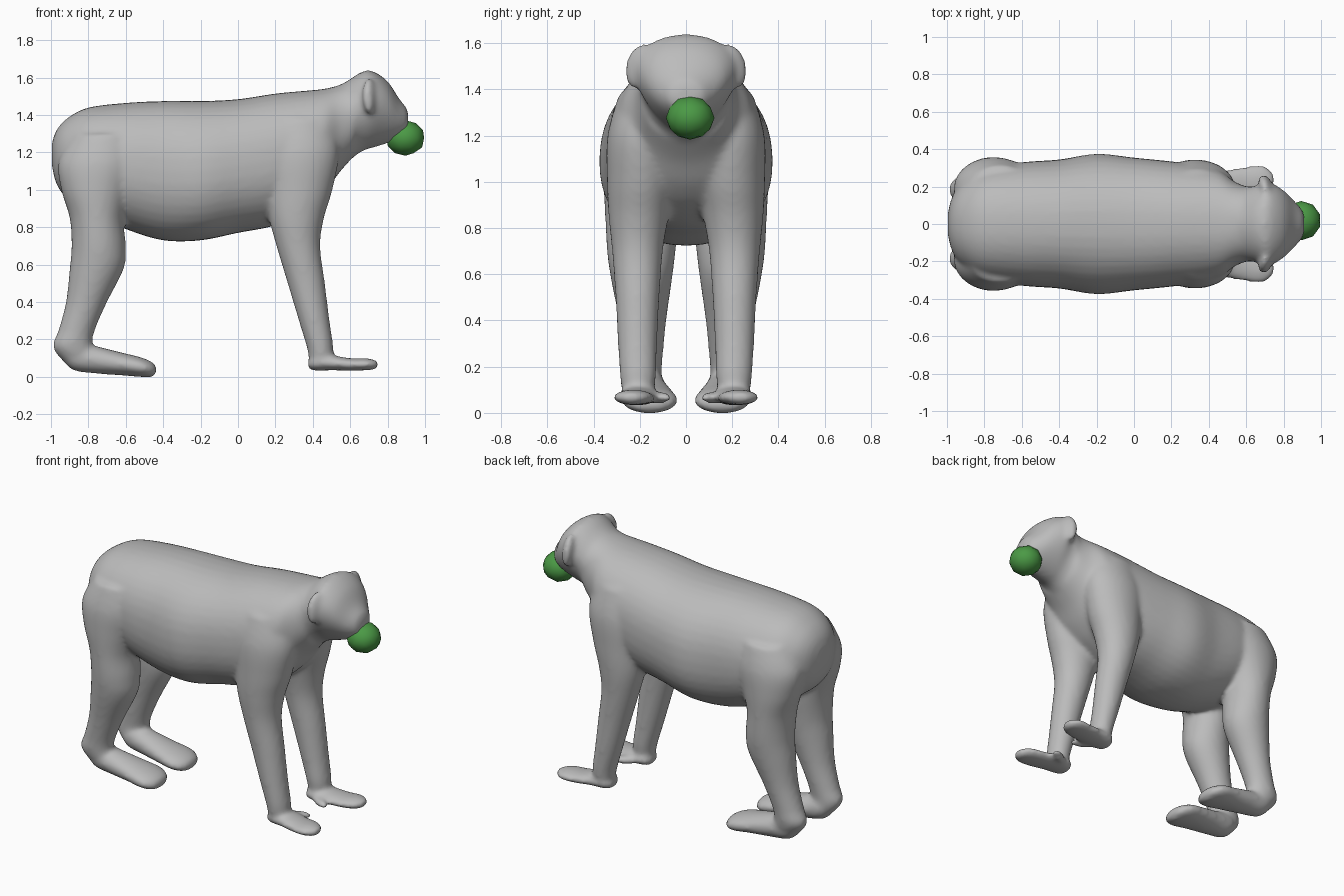
import bpy, bmesh, math
from mathutils import Vector, Matrix


def material(name, rgb):
    m = bpy.data.materials.new(name)
    m.diffuse_color = (*rgb, 1)
    return m


GREY = material("fur grey", (0.5, 0.5, 0.5))
GREEN = material("ball green", (0.07, 0.32, 0.06))


def smooth_rows(rows, steps=5):
    """Catmull-Rom interpolation of cross-section rows."""
    out = []
    for i in range(len(rows) - 1):
        a, b, c, d = (rows[max(0, min(len(rows) - 1, i + k))] for k in (-1, 0, 1, 2))
        for s in range(steps):
            t = s / steps
            out.append([0.5 * (2 * q + (r - p) * t + (2 * p - 5 * q + 4 * r - w) * t * t
                               + (3 * q - p - 3 * r + w) * t ** 3)
                        for p, q, r, w in zip(a, b, c, d)])
    return out + [list(rows[-1])]


def loft(bm, rows, point, n=32, power=1.0):
    """Skin closed rings; point(row, cos, sin) gives each position."""
    rings = []
    for row in smooth_rows(rows):
        ring = []
        for k in range(n):
            a = 2 * math.pi * k / n
            c, s = math.cos(a), math.sin(a)
            c = math.copysign(abs(c) ** power, c)
            s = math.copysign(abs(s) ** power, s)
            ring.append(bm.verts.new(point(row, c, s)))
        rings.append(ring)
    faces = [bm.faces.new((r[k], r[(k + 1) % n], q[(k + 1) % n], q[k]))
             for r, q in zip(rings, rings[1:]) for k in range(n)]
    faces += [bm.faces.new(rings[0]), bm.faces.new(rings[-1])]
    bmesh.ops.recalc_face_normals(bm, faces=faces)


def ellipsoid(bm, centre, size, rot=(0, 0, 0)):
    m = Matrix.Translation(centre)
    for angle, axis in zip(rot, "XYZ"):
        m = m @ Matrix.Rotation(math.radians(angle), 4, axis)
    bmesh.ops.create_uvsphere(bm, u_segments=24, v_segments=16, radius=1,
                              matrix=m @ Matrix.Diagonal((*size, 1)))


def along_x(row, c, s):
    # row: x, bottom, top, half width, widening towards the top
    x, lo, hi, w, bias = row
    return (x, w * c * (1 + bias * s), (lo + hi) / 2 + (hi - lo) / 2 * s)


bm = bmesh.new()

# torso
loft(bm, [(-0.995, 1.13, 1.25, 0.06, 0), (-0.97, 1.03, 1.32, 0.15, 0),
          (-0.91, 0.95, 1.385, 0.23, 0), (-0.8, 0.88, 1.44, 0.295, 0),
          (-0.6, 0.79, 1.465, 0.33, 0), (-0.4, 0.73, 1.475, 0.345, 0),
          (-0.2, 0.73, 1.475, 0.375, -0.03), (0.0, 0.77, 1.485, 0.355, 0),
          (0.2, 0.81, 1.515, 0.335, 0), (0.36, 0.89, 1.53, 0.315, 0),
          (0.46, 0.98, 1.54, 0.285, 0), (0.54, 1.09, 1.56, 0.225, 0),
          (0.62, 1.18, 1.59, 0.195, 0)], along_x, 40, 0.9)

# neck and head
loft(bm, [(0.48, 1.12, 1.53, 0.19, 0), (0.58, 1.15, 1.58, 0.2, 0.05),
          (0.66, 1.205, 1.63, 0.2, 0.2), (0.72, 1.225, 1.635, 0.215, 0.3),
          (0.8, 1.25, 1.58, 0.175, 0.25), (0.86, 1.28, 1.49, 0.12, 0.1),
          (0.9, 1.31, 1.44, 0.075, 0), (0.91, 1.34, 1.41, 0.04, 0)], along_x, 36)


def leg_point(side):
    # row: z, back x, front x, inner y, outer y
    def point(row, c, s):
        z, x0, x1, y0, y1 = row
        return ((x0 + x1) / 2 + (x1 - x0) / 2 * c,
                side * ((y0 + y1) / 2 + (y1 - y0) / 2 * s), z)
    return point


for side in (1, -1):
    # ears at the rim of the face
    ellipsoid(bm, (0.705, side * 0.2, 1.5), (0.035, 0.065, 0.1), (side * 15, 0, side * 20))

    # front legs
    loft(bm, [(0.05, 0.385, 0.5, 0.15, 0.27), (0.15, 0.37, 0.51, 0.13, 0.285),
              (0.3, 0.325, 0.49, 0.125, 0.295), (0.5, 0.265, 0.465, 0.115, 0.305),
              (0.7, 0.205, 0.44, 0.1, 0.32), (0.85, 0.165, 0.46, 0.075, 0.335),
              (1.0, 0.14, 0.505, 0.05, 0.342), (1.2, 0.12, 0.54, 0.05, 0.34),
              (1.38, 0.16, 0.5, 0.08, 0.29)], leg_point(side))
    # hands with a short thumb
    loft(bm, [(0.375, 0.045, 0.09, 0.04, 0.2), (0.41, 0.033, 0.115, 0.075, 0.2),
              (0.5, 0.035, 0.115, 0.085, 0.205), (0.6, 0.033, 0.1, 0.088, 0.22),
              (0.68, 0.035, 0.1, 0.085, 0.23), (0.73, 0.04, 0.092, 0.055, 0.235),
              (0.75, 0.055, 0.08, 0.02, 0.235)],
         lambda r, c, s: (r[0], side * (r[4] + r[3] * c),
                          (r[1] + r[2]) / 2 + (r[2] - r[1]) / 2 * s), 28)
    ellipsoid(bm, (0.51, side * 0.115, 0.066), (0.085, 0.033, 0.026), (0, 0, -side * 30))

    # hind legs
    loft(bm, [(0.06, -0.9, -0.78, 0.1, 0.23), (0.11, -0.96, -0.76, 0.1, 0.25),
              (0.17, -0.99, -0.78, 0.105, 0.265), (0.25, -0.96, -0.765, 0.1, 0.27),
              (0.4, -0.92, -0.7, 0.085, 0.29), (0.58, -0.9, -0.61, 0.06, 0.325),
              (0.7, -0.89, -0.6, 0.045, 0.342), (0.85, -0.9, -0.61, 0.03, 0.35),
              (1.0, -0.945, -0.57, 0.03, 0.357), (1.15, -0.96, -0.52, 0.03, 0.352),
              (1.3, -0.88, -0.54, 0.06, 0.31)], leg_point(side))
    # hind feet
    loft(bm, [(-0.94, 0.09, 0.16, 0.04, 0.17), (-0.88, 0.035, 0.19, 0.075, 0.17),
              (-0.76, 0.018, 0.165, 0.09, 0.165), (-0.62, 0.008, 0.13, 0.11, 0.158),
              (-0.52, 0.0, 0.105, 0.122, 0.157), (-0.46, 0.0, 0.08, 0.09, 0.157),
              (-0.435, 0.02, 0.055, 0.035, 0.157)],
         lambda r, c, s: (r[0], side * (r[4] + r[3] * c),
                          (r[1] + r[2]) / 2 + (r[2] - r[1]) / 2 * s), 28)

mesh = bpy.data.meshes.new("animal_body")
bm.to_mesh(mesh)
bm.free()
body = bpy.data.objects.new("animal_body", mesh)
bpy.context.collection.objects.link(body)
mesh.materials.append(GREY)

# fuse the parts into one soft skin
remesh = body.modifiers.new("fuse", "REMESH")
remesh.mode = "VOXEL"
remesh.voxel_size = 0.014
remesh.use_smooth_shade = True
soften = body.modifiers.new("soften", "SMOOTH")
soften.factor = 0.5
soften.iterations = 10

# ball held in the mouth
bpy.ops.mesh.primitive_ico_sphere_add(subdivisions=2, radius=0.105, location=(0.895, 0.018, 1.277))
ball = bpy.context.object
ball.name = "mouth_ball"
ball.scale = (1, 1, 0.9)
ball.data.materials.append(GREEN)
bpy.ops.object.shade_smooth()
